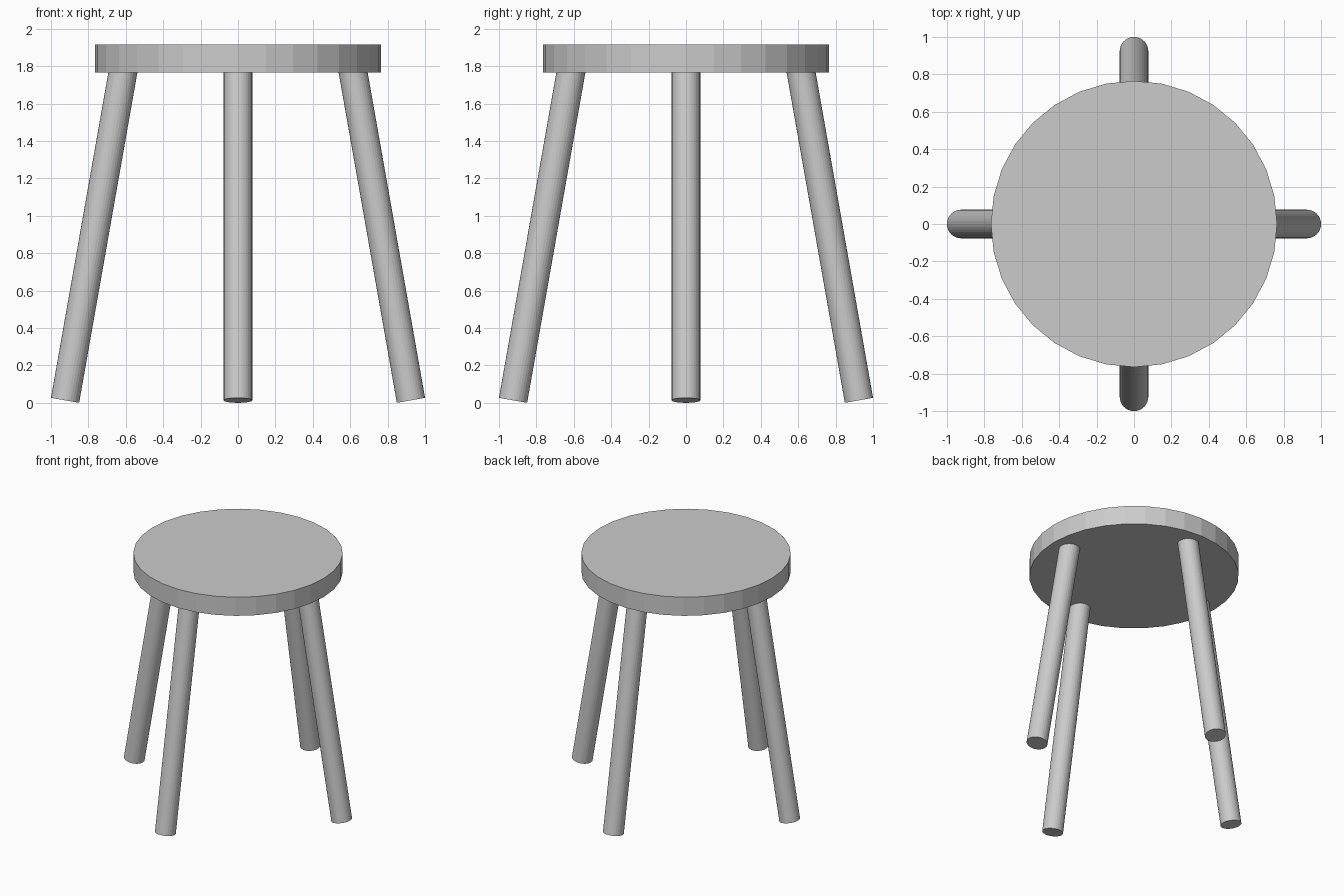
import bpy
from math import radians, sin, cos, pi
from mathutils import Matrix, Vector

if "Cube" in bpy.data.objects:
    bpy.data.objects.remove(bpy.data.objects["Cube"])

R, LEG_R, LEG_LEN, TILT = 0.765, 0.0765, 1.836, radians(10)


def cylinder(name, radius, depth, matrix):
    bpy.ops.mesh.primitive_cylinder_add(vertices=32, radius=radius, depth=depth)
    ob = bpy.context.object
    ob.name = name
    ob.matrix_world = matrix
    return ob


# Round seat
cylinder("seat", R, 0.15, Matrix.Translation((0, 0, 1.84)))

# Four splayed legs, feet outwards, tops sunk into the seat
foot = Vector((1 - LEG_R * cos(TILT), 0, LEG_R * sin(TILT)))
axis = Vector((-sin(TILT), 0, cos(TILT)))
leg = Matrix.Translation(foot + axis * LEG_LEN / 2) @ Matrix.Rotation(-TILT, 4, 'Y')
for i, side in enumerate(("right", "back", "left", "front")):
    cylinder(side + "_leg", LEG_R, LEG_LEN, Matrix.Rotation(i * pi / 2, 4, 'Z') @ leg)
